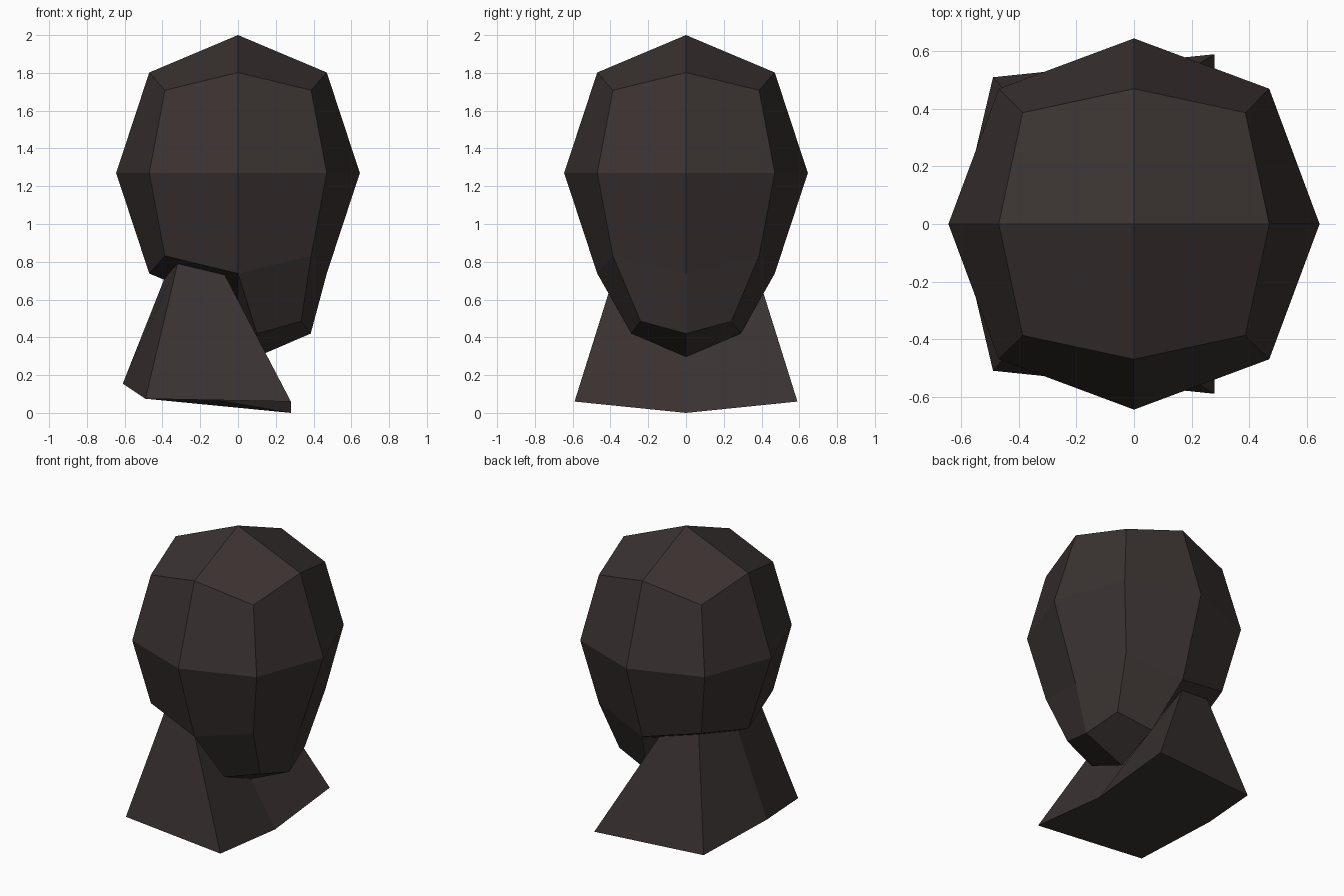
import bpy
import bmesh
from mathutils import Vector

old = bpy.data.objects.get("Cube")
if old:
    bpy.data.objects.remove(old, do_unlink=True)

mat = bpy.data.materials.new("dark brown")
mat.use_nodes = True
colour = (0.042, 0.032, 0.031, 1)
mat.diffuse_color = colour
mat.node_tree.nodes["Principled BSDF"].inputs["Base Color"].default_value = colour

CENTRE, STRETCH = 1.27, 1.132
# Distance along each used axis for face centres, edge middles and corners
REACH = {1: 0.645, 2: 0.47, 3: 0.387}


def sign(v):
    return (v > 0.01) - (v < -0.01)


def skull_point(co):
    s = Vector([sign(c) for c in co])
    r = REACH[sum(1 for c in s if c)]
    return Vector((s.x * r, s.y * r, CENTRE + s.z * r * STRETCH))


def extrude_to(bm, faces, targets):
    """Extrude faces; targets maps (end, off-centre) to x, half width, z."""
    ends = [v.co.x for f in faces for v in f.verts]
    lo, hi = min(ends), max(ends)
    out = bmesh.ops.extrude_face_region(bm, geom=faces)["geom"]
    for v in [g for g in out if isinstance(g, bmesh.types.BMVert)]:
        end = "back" if v.co.x < (lo + hi) / 2 else "front"
        x, y, z = targets[end, sign(v.co.y) != 0]
        v.co = (x, y * sign(v.co.y), z)
    return [g for g in out if isinstance(g, bmesh.types.BMFace)]


# Skull: a once-divided cube rounded out to an egg
bm = bmesh.new()
bmesh.ops.create_cube(bm, size=2)
bmesh.ops.subdivide_edges(bm, edges=bm.edges[:], cuts=1, use_grid_fill=True)
under = [f for f in bm.faces if f.normal.z < -0.9]
nape = [f for f in under if f.calc_center_median().x < 0]
chin = [f for f in under if f.calc_center_median().x > 0]
for v in bm.verts:
    v.co = skull_point(v.co)

# Jaw: the front half of the underside pulled down
extrude_to(bm, chin, {
    ("front", False): (0.385, 0, 0.42), ("front", True): (0.335, 0.24, 0.485),
    ("back", False): (0.10, 0, 0.297), ("back", True): (0.10, 0.29, 0.42)})

# Neck: the back half inset, then flared towards the shoulders
rim = extrude_to(bm, nape, {
    ("front", False): (-0.07, 0, 0.56), ("front", True): (-0.07, 0.38, 0.73),
    ("back", False): (-0.39, 0, 0.71), ("back", True): (-0.32, 0.32, 0.79)})
extrude_to(bm, rim, {
    ("front", False): (0.28, 0, 0), ("front", True): (0.28, 0.59, 0.06),
    ("back", False): (-0.61, 0, 0.155), ("back", True): (-0.49, 0.51, 0.075)})

bmesh.ops.recalc_face_normals(bm, faces=bm.faces[:])
mesh = bpy.data.meshes.new("head_and_neck")
bm.to_mesh(mesh)
bm.free()
mesh.materials.append(mat)
head = bpy.data.objects.new("head_and_neck", mesh)
bpy.context.collection.objects.link(head)
